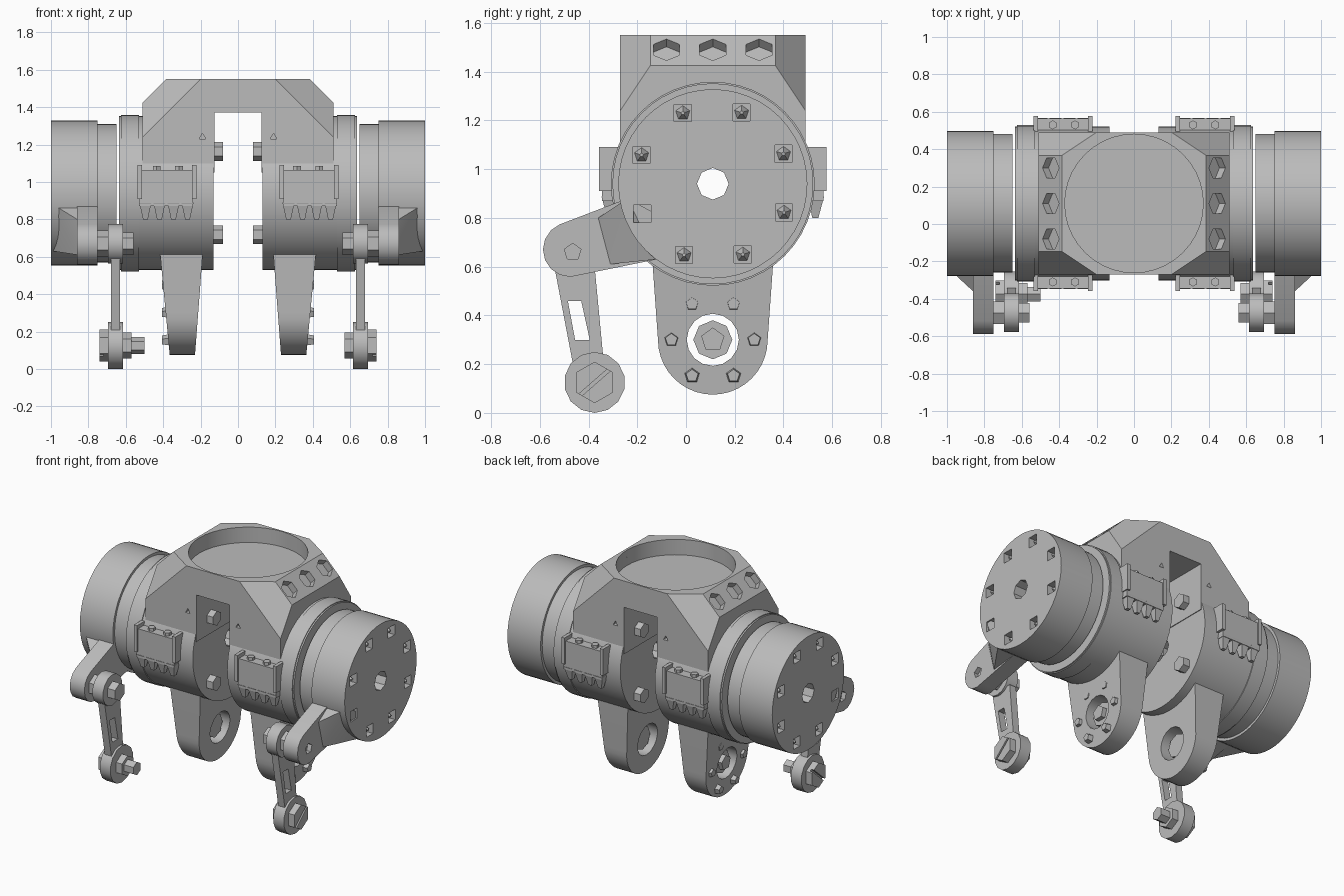
import bpy, bmesh
from math import pi, sin, cos, radians
from mathutils import Matrix, Vector

if "Cube" in bpy.data.objects:
    bpy.data.objects.remove(bpy.data.objects["Cube"], do_unlink=True)

grey = bpy.data.materials.new("machined grey")
grey.use_nodes = True
grey.diffuse_color = (0.5, 0.5, 0.5, 1)
grey.node_tree.nodes["Principled BSDF"].inputs["Base Color"].default_value = (0.5, 0.5, 0.5, 1)

CY, CZ = 0.11, 0.94          # main axle centre
LUG_Z = 0.30                 # lug hole height
ARM_Y, ARM_Z = -0.475, 0.67  # crank pin
ROD_Y, ROD_Z = -0.375, 0.125  # lower rod pin


def rod(bm, start, end, n, r, r2=None, turn=0.0):
    """Prism or cone between two points."""
    a, b = Vector(start), Vector(end)
    d = b - a
    m = Matrix.Translation((a + b) / 2) @ d.to_track_quat('Z', 'Y').to_matrix().to_4x4()
    m = m @ Matrix.Rotation(turn, 4, 'Z')
    bmesh.ops.create_cone(bm, cap_ends=True, segments=n, radius1=r,
                          radius2=r if r2 is None else r2, depth=d.length, matrix=m)


def xrod(bm, x0, x1, y, z, n, r, r2=None, turn=0.0):
    rod(bm, (x0, y, z), (x1, y, z), n, r, r2, turn)


def box(bm, x, y, z):
    m = Matrix.Translation([(v[0] + v[1]) / 2 for v in (x, y, z)])
    m = m @ Matrix.Diagonal([abs(v[1] - v[0]) for v in (x, y, z)] + [1])
    bmesh.ops.create_cube(bm, size=1, matrix=m)


def slab(bm, outline, x0, x1):
    """Extrude a (y, z) outline along x."""
    f = bm.faces.new([bm.verts.new((x0, y, z)) for y, z in outline])
    ext = bmesh.ops.extrude_face_region(bm, geom=[f])["geom"]
    for v in ext:
        if isinstance(v, bmesh.types.BMVert):
            v.co.x = x1


def hull(bm, points):
    vs = [bm.verts.new(p) for p in points]
    res = bmesh.ops.convex_hull(bm, input=vs)
    junk = [g for g in res["geom_interior"] if isinstance(g, bmesh.types.BMVert)]
    bmesh.ops.delete(bm, geom=junk, context='VERTS')


def finish(name, bm, cutter=None):
    bmesh.ops.recalc_face_normals(bm, faces=bm.faces)
    me = bpy.data.meshes.new(name)
    bm.to_mesh(me)
    bm.free()
    ob = bpy.data.objects.new(name, me)
    bpy.context.collection.objects.link(ob)
    me.materials.append(grey)
    bpy.ops.object.select_all(action='DESELECT')
    ob.select_set(True)
    bpy.context.view_layer.objects.active = ob
    if cutter is not None:
        tool = finish(name + " cutter", cutter)
        tool.hide_render = True
        mod = ob.modifiers.new("cut", 'BOOLEAN')
        mod.object, mod.operation, mod.solver = tool, 'DIFFERENCE', 'EXACT'
        bpy.ops.object.select_all(action='DESELECT')
        ob.select_set(True)
        bpy.context.view_layer.objects.active = ob
        bpy.ops.object.modifier_apply(modifier=mod.name)
        bpy.data.objects.remove(tool, do_unlink=True)
    bpy.ops.object.shade_smooth_by_angle(angle=radians(28))
    return ob


def ring(n, r, y, z, start=0.0):
    return [(y + r * cos(start + 2 * pi * i / n), z + r * sin(start + 2 * pi * i / n))
            for i in range(n)]


# Central housing: chamfered block with clipped corners
bm = bmesh.new()
box(bm, (-0.51, 0.51), (-0.27, 0.49), (1.05, 1.55))
cuts = [((s * 0.51, 0, 1.425), (s, 0, 1)) for s in (1, -1)]
cuts += [((s * 0.51, CY + t * 0.38, 1.24), (s, t * 1.5, 1)) for s in (1, -1) for t in (1, -1)]
for co, no in cuts:
    bmesh.ops.bisect_plane(bm, geom=bm.verts[:] + bm.edges[:] + bm.faces[:],
                           plane_co=co, plane_no=no, clear_outer=True)
    bmesh.ops.holes_fill(bm, edges=bm.edges)
cut = bmesh.new()
box(cut, (-0.125, 0.125), (-1, 1), (0.9, 1.37))
rod(cut, (0, CY, 1.445), (0, CY, 1.7), 40, 0.37)
for i in range(6):
    y, x = CY + 0.315 * cos(i * pi / 3), 0.315 * sin(i * pi / 3)
    rod(cut, (x, y, 1.415), (x, y, 1.5), 3, 0.025)
for s in (1, -1):
    for y in (-0.08, CY, 0.30):
        c = Vector((s * 0.445, y, 1.49))
        n = Vector((s, 0, 1)).normalized()
        rod(cut, c - n * 0.045, c + n * 0.1, 6, 0.062)
    for y in (-0.27, 0.49):
        rod(cut, (s * 0.19, y - 0.03, 1.24), (s * 0.19, y + 0.03, 1.24), 3, 0.02)
finish("housing", bm, cut)

for s, side in ((1, "left"), (-1, "right")):
    # Fixed drum with rim
    bm, cut = bmesh.new(), bmesh.new()
    xrod(bm, s * 0.13, s * 0.635, CY, CZ, 48, 0.412)
    xrod(cut, s * 0.05, s * 0.8, CY, CZ, 8, 0.065)
    xrod(cut, s * 0.05, s * 0.16, CY, CZ, 8, 0.125)
    finish(side + " fixed drum", bm, cut)
    bm = bmesh.new()
    xrod(bm, s * 0.53, s * 0.625, CY, CZ, 48, 0.418)
    for y, z in ring(4, 0.315, CY, CZ, pi / 4):
        xrod(bm, s * 0.08, s * 0.15, y, z, 6, 0.05)
    cut = bmesh.new()
    xrod(cut, s * 0.4, s * 0.8, CY, CZ, 8, 0.07)
    finish(side + " drum rim and inner bolts", bm, cut)

    # Neck and rotating end drum with bolt pockets
    bm, cut = bmesh.new(), bmesh.new()
    xrod(bm, s * 0.65, s * 0.78, CY, CZ, 48, 0.37)
    xrod(cut, s * 0.6, s * 0.9, CY, CZ, 8, 0.065)
    finish(side + " neck", bm, cut)
    bm, cut = bmesh.new(), bmesh.new()
    xrod(bm, s * 0.75, s * 1.0, CY, CZ, 48, 0.388)
    xrod(cut, s * 0.7, s * 1.1, CY, CZ, 8, 0.065)
    xrod(cut, s * 0.9, s * 1.11, CY, CZ, 8, 0.125, turn=pi / 8)
    for y, z in ring(8, 0.315, CY, CZ, radians(23)):
        xrod(cut, s * 0.95, s * 1.1, y, z, 4, 0.05, turn=pi / 4)
    finish(side + " end drum", bm, cut)
    bm = bmesh.new()
    for y, z in ring(8, 0.315, CY, CZ, radians(23)):
        xrod(bm, s * 0.94, s * 0.99, y, z, 5, 0.036, 0.008)
    finish(side + " end drum screws", bm)

    # Crank arm with flared root
    bm = bmesh.new()
    root = [(-0.24, 0.88), (-0.12, 0.63), (0, 0.75)]
    hull(bm, [(s * x, y, z) for x in (0.75, 0.86)
              for y, z in ring(16, 0.112, ARM_Y, ARM_Z) + root])
    waist = [(-0.36, 0.80), (-0.31, 0.61)]
    hull(bm, [(s * 0.76, y, z) for y, z in waist + root]
         + [(s * 0.86, y, z) for y, z in waist]
         + [(s * 0.99, y, z) for y, z in root])
    cut = bmesh.new()
    xrod(cut, s * 0.83, s * 0.95, ARM_Y + 0.01, ARM_Z - 0.01, 5, 0.036)
    finish(side + " crank arm", bm, cut)

    # Push rod with slot and eyes
    bm, cut = bmesh.new(), bmesh.new()
    slab(bm, [(-0.54, 0.6), (-0.375, 0.6), (-0.335, 0.18), (-0.46, 0.18)], s * 0.63, s * 0.68)
    slab(cut, [(-0.485, 0.46), (-0.43, 0.46), (-0.395, 0.3), (-0.455, 0.3)], s * 0.5, s * 0.8)
    finish(side + " push rod", bm, cut)
    bm = bmesh.new()
    xrod(bm, s * 0.615, s * 0.695, ARM_Y, ARM_Z, 14, 0.105)
    xrod(bm, s * 0.615, s * 0.695, ROD_Y, ROD_Z, 14, 0.125)
    finish(side + " push rod eyes", bm)
    bm = bmesh.new()
    xrod(bm, s * 0.69, s * 0.76, ARM_Y, ARM_Z, 6, 0.07)
    xrod(bm, s * 0.56, s * 0.62, ARM_Y, ARM_Z, 6, 0.06)
    xrod(bm, s * (0.5 if s < 0 else 0.57), s * 0.62, ROD_Y, ROD_Z, 6, 0.045)
    xrod(bm, s * 0.57, s * 0.62, ROD_Y, ROD_Z, 6, 0.07)
    xrod(bm, s * 0.69, s * 0.74, ROD_Y, ROD_Z, 6, 0.085)
    cut = bmesh.new()
    slab(cut, [(-0.46, 0.06), (-0.45, 0.05), (-0.29, 0.19), (-0.30, 0.20)], s * 0.72, s * 0.8)
    finish(side + " push rod bolts", bm, cut)

    # Tapered lug with bored hole
    bm, cut = bmesh.new(), bmesh.new()
    outline = [(CY + 0.225 * cos(a), LUG_Z + 0.225 * sin(a))
               for a in [pi + pi * i / 20 for i in range(21)]]
    slab(bm, outline + [(CY + 0.25, 0.65), (CY - 0.25, 0.65)], 0.0, 1.0)
    for v in bm.verts:
        t = (v.co.z - 0.075) / 0.525
        v.co.x = s * (0.365 + 0.05 * t if v.co.x > 0.5 else 0.23 - 0.04 * t)
    xrod(cut, s * 0.1, s * 0.6, CY, LUG_Z, 16, 0.107)
    finish(side + " lug", bm, cut)
    bm = bmesh.new()
    for y, z in ring(6, 0.17, CY, LUG_Z):
        xrod(bm, s * 0.35, s * 0.405, y, z, 5, 0.036, 0.026)
    xrod(bm, s * 0.25, s * 0.35, CY, LUG_Z, 8, 0.08)
    xrod(bm, s * 0.34, s * 0.38, CY, LUG_Z, 5, 0.05)
    finish(side + " lug bolts", bm)

    # Clamp blocks on the front and back of the drum
    for t, face in ((-1, "front"), (1, "back")):
        bm = bmesh.new()
        near, far = CY + t * 0.36, CY + t * 0.455
        box(bm, (s * 0.24, s * 0.53), (near, far), (0.87, 1.065))
        for x in (0.235, 0.525):
            box(bm, (s * (x - 0.012), s * (x + 0.012)), (near, far + t * 0.012), (0.91, 1.09))
        for x in (0.27, 0.345, 0.42, 0.495):
            rod(bm, (s * x, far - t * 0.03, 0.89), (s * x, far - t * 0.035, 0.80), 4,
                0.045, 0.018, pi / 4)
        for x in (0.315, 0.435):
            rod(bm, (s * x, far - t * 0.035, 1.05), (s * x, far - t * 0.035, 1.085), 6, 0.024)
        finish(f"{side} {face} clamp", bm)
